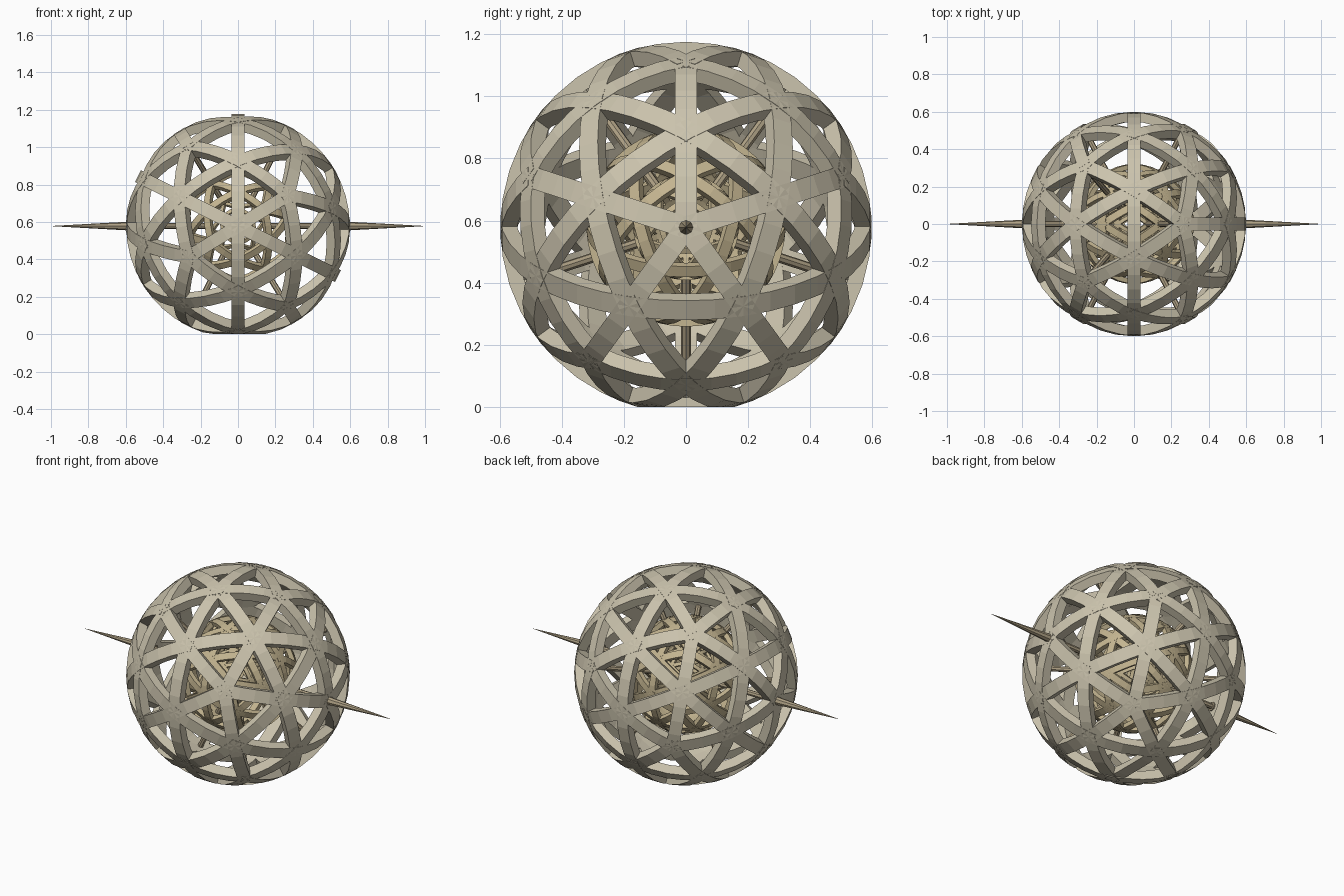
import bpy, bmesh
from math import sin, cos, radians, sqrt
from mathutils import Vector

if "Cube" in bpy.data.objects:
    bpy.data.objects.remove(bpy.data.objects["Cube"])

CENTRE = Vector((0, 0, 0.578))


def material(name, rgb):
    m = bpy.data.materials.new(name)
    m.diffuse_color = (*rgb, 1)
    m.use_nodes = True
    m.node_tree.nodes["Principled BSDF"].inputs["Base Color"].default_value = m.diffuse_color
    return m


STONE = material("pale_stone", (0.60, 0.55, 0.42))
TAN = material("warm_tan", (0.55, 0.46, 0.28))
BROWN = material("dark_tan", (0.42, 0.35, 0.23))


def finish(name, bm, mat):
    bmesh.ops.recalc_face_normals(bm, faces=bm.faces)
    me = bpy.data.meshes.new(name)
    bm.to_mesh(me)
    bm.free()
    me.materials.append(mat)
    ob = bpy.data.objects.new(name, me)
    bpy.context.collection.objects.link(ob)
    return ob


# Icosahedron directions with a corner on the x axis, plus edge midpoints
a = 1 / sqrt(5)
ring = [Vector((a, 2 * a * sin(radians(72 * k)), 2 * a * cos(radians(72 * k)))) for k in range(5)]
half = [Vector((1, 0, 0))] + ring
corners = half + [-v for v in half]
mids = [(p + q).normalized() for i, p in enumerate(corners)
        for q in corners[:i] if p.dot(q) > 0.4]
nodes = corners + mids
edges = [(p, q) for i, p in enumerate(nodes) for q in nodes[:i] if p.dot(q) > 0.8]


def lattice(name, radius, width, depth, segs, mat):
    """Geodesic cage made of curved rectangular struts."""
    bm = bmesh.new()
    for p, q in edges:
        side = p.cross(q).normalized() * width / 2
        loops = []
        for s in range(segs + 1):
            d = p.slerp(q, s / segs) if hasattr(p, "slerp") else p.lerp(q, s / segs).normalized()
            loop = []
            for r, sg in ((radius, 1), (radius, -1), (radius - depth, -1), (radius - depth, 1)):
                co = CENTRE + d * r + side * sg
                co.z = max(co.z, 0)  # flat resting spot
                loop.append(bm.verts.new(co))
            loops.append(loop)
        for l0, l1 in zip(loops, loops[1:]):
            for j in range(4):
                k = (j + 1) % 4
                bm.faces.new((l0[j], l0[k], l1[k], l1[j]))
        bm.faces.new(loops[0])
        bm.faces.new(loops[-1][::-1])
    return finish(name, bm, mat)


def rod(bm, d, r0, r1, start, end, sides=8):
    """Round bar or cone along direction d from the centre."""
    rot = d.to_track_quat('Z', 'Y').to_matrix().to_4x4()
    made = bmesh.ops.create_cone(bm, cap_ends=True, segments=sides, radius1=r0,
                                 radius2=r1, depth=end - start)
    for v in made["verts"]:
        v.co = CENTRE + rot @ (v.co + Vector((0, 0, (start + end) / 2)))


# Nested cages
lattice("outer_cage", 0.598, 0.07, 0.05, 4, STONE)
lattice("middle_cage", 0.32, 0.038, 0.027, 4, TAN)
lattice("inner_cage", 0.17, 0.02, 0.015, 4, TAN)

# Spokes joining the cages
bm = bmesh.new()
for c in corners:
    rod(bm, c, 0.016, 0.016, 0.16, 0.57)
finish("spokes", bm, BROWN)

# Side spikes
bm = bmesh.new()
for sx in (1, -1):
    rod(bm, Vector((sx, 0, 0)), 0.026, 0.0005, 0.54, 1.0)
finish("side_spikes", bm, BROWN)
